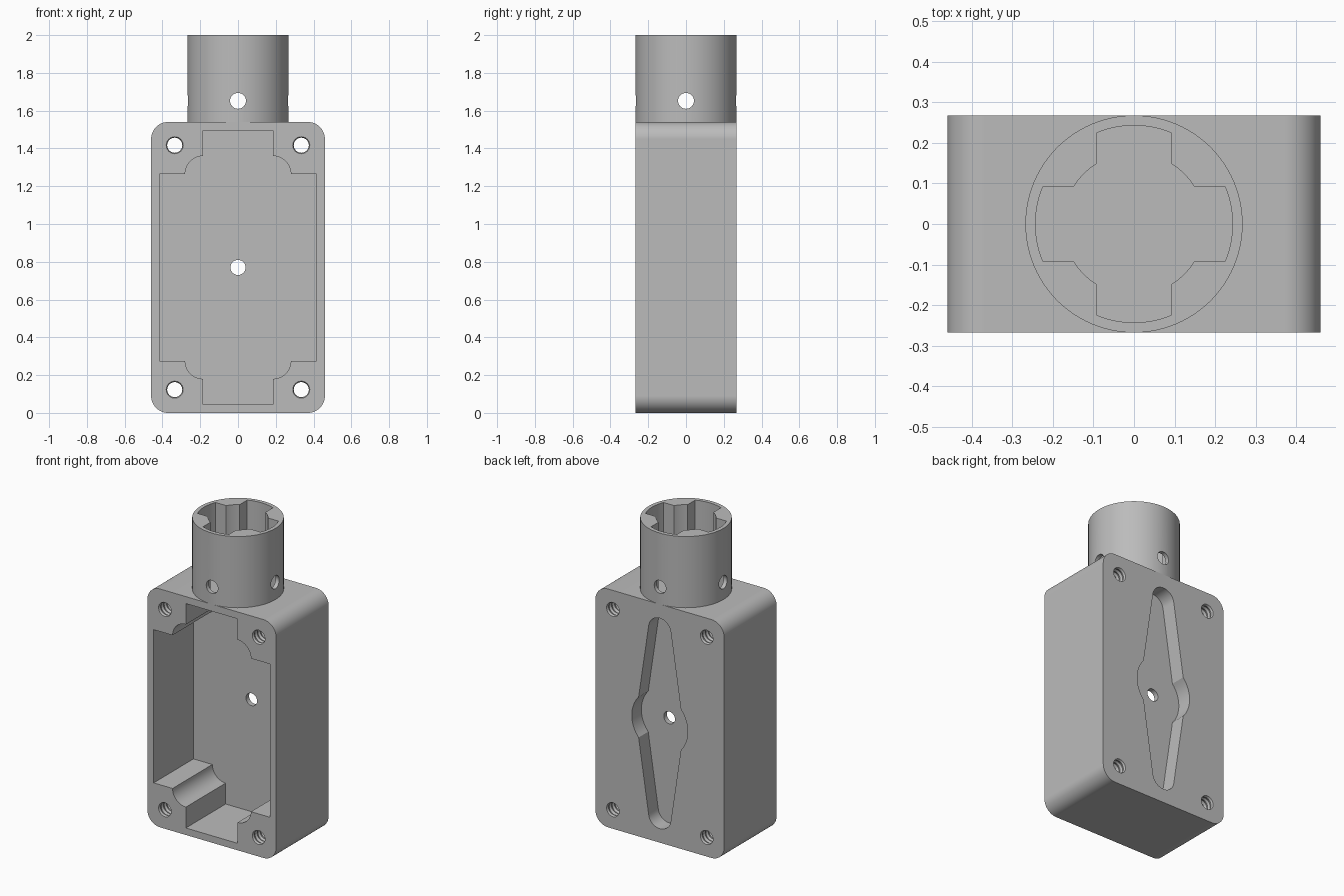
import bpy, bmesh
from math import sin, cos, pi, radians, atan2
from mathutils import Vector

if "Cube" in bpy.data.objects:
    bpy.data.objects.remove(bpy.data.objects["Cube"], do_unlink=True)

grey = bpy.data.materials.new("plain_grey")
grey.use_nodes = True
colour = (0.5, 0.5, 0.5, 1)
grey.diffuse_color = colour
grey.node_tree.nodes["Principled BSDF"].inputs["Base Color"].default_value = colour

AXES = {"x": lambda u, v, w: (w, u, v),
        "y": lambda u, v, w: (u, w, v),
        "z": lambda u, v, w: (u, v, w)}


def arc(cu, cv, r, a0, a1, n):
    """Points on an arc, angles in degrees."""
    angles = [radians(a0 + (a1 - a0) * i / n) for i in range(n + 1)]
    return [(cu + r * cos(a), cv + r * sin(a)) for a in angles]


def four_way(quarter, cv=0.0):
    """Mirror a first-quadrant outline (running from +u to +v) into a closed loop."""
    loop = list(quarter)
    loop += [(-u, v) for u, v in reversed(quarter)]
    loop += [(-u, -v) for u, v in quarter]
    loop += [(u, -v) for u, v in reversed(quarter)]
    clean = []
    for u, v in loop:
        p = Vector((u, v + cv))
        if not clean or (p - clean[-1]).length > 1e-4:
            clean.append(p)
    if (clean[0] - clean[-1]).length < 1e-4:
        clean.pop()
    return clean


def stack(name, rings, axis):
    """Solid through a list of (outline, position) cross-sections."""
    bm = bmesh.new()
    loops = [[bm.verts.new(AXES[axis](u, v, w)) for u, v in pts] for pts, w in rings]
    n = len(loops[0])
    for a, b in zip(loops, loops[1:]):
        for i in range(n):
            j = (i + 1) % n
            bm.faces.new((a[i], a[j], b[j], b[i]))
    bm.faces.new(loops[0])
    bm.faces.new(loops[-1])
    bmesh.ops.recalc_face_normals(bm, faces=bm.faces)
    mesh = bpy.data.meshes.new(name)
    bm.to_mesh(mesh)
    bm.free()
    mesh.materials.append(grey)
    ob = bpy.data.objects.new(name, mesh)
    bpy.context.collection.objects.link(ob)
    return ob


def prism(name, pts, axis, a, b):
    return stack(name, [(pts, a), (pts, b)], axis)


def circle(cu, cv, r, n=32):
    return arc(cu, cv, r, 0, 360, n)[:-1]


def cut(ob, cutters):
    """Subtract every cutter, then smooth the curved faces."""
    bpy.context.view_layer.objects.active = ob
    for c in cutters:
        mod = ob.modifiers.new("cut", "BOOLEAN")
        mod.operation, mod.solver, mod.object = "DIFFERENCE", "EXACT", c
        bpy.ops.object.modifier_apply(modifier=mod.name)
        bpy.data.objects.remove(c, do_unlink=True)
    bpy.ops.object.select_all(action="DESELECT")
    ob.select_set(True)
    bpy.ops.object.shade_smooth_by_angle(angle=radians(25))
    ob.modifiers.new("flat_faces", "WEIGHTED_NORMAL").keep_sharp = True


# Housing: upright block with rounded vertical-profile corners
MID, HALF_W, HALF_H, HALF_D, ROUND = 0.77, 0.46, 0.77, 0.268, 0.09
housing = prism("housing", four_way(
    arc(HALF_W - ROUND, HALF_H - ROUND, ROUND, 0, 90, 12), MID), "y", -HALF_D, HALF_D)

# Front cavity: wide middle, narrow ends, scooped screw bosses
cavity = prism("cavity_cutter", four_way(
    [(0.415, 0.495)] + arc(0.185, 0.495, 0.095, 0, 90, 10) + [(0.185, 0.725)], MID),
    "y", -0.4, 0.138)

# Back pocket: tapered arms with round tips and a round hub
hub, tip = 0.2, 0.08
pocket = prism("pocket_cutter", four_way(
    arc(0, 0, hub, 0, 41, 8) + arc(0, 0.6, tip, 6, 90, 10), MID), "y", 0.17, 0.4)

centre_hole = prism("centre_hole_cutter", circle(0, MID, 0.04), "y", -0.4, 0.4)
cutters = [cavity, pocket, centre_hole]

# Threaded corner screw holes
for x in (-0.335, 0.335):
    for z in (MID - 0.647, MID + 0.647):
        rings = [(circle(x, z, 0.046 if i % 2 else 0.04, 24), -0.285 + 0.015 * i)
                 for i in range(39)]
        cutters.append(stack("screw_hole_cutter", rings, "y"))
cut(housing, cutters)

# Socket tube on top with a cross-shaped bore
socket = prism("socket_tube", circle(0, 0, HALF_D, 96), "z", 1.53, 2.0)
core, slot, reach = 0.175, 0.092, 0.243
a_slot = math_slot = atan2(slot, (reach ** 2 - slot ** 2) ** 0.5) * 180 / pi
a_core = atan2(slot, (core ** 2 - slot ** 2) ** 0.5) * 180 / pi
bore = prism("bore_cutter", four_way(
    arc(0, 0, reach, 0, a_slot, 8) + arc(0, 0, core, a_core, 90 - a_core, 8)
    + arc(0, 0, reach, 90 - a_slot, 90, 8)), "z", 1.4, 2.1)

# Cross-drilled pin holes through the tube
pins = [prism("pin_hole_cutter", circle(0, 1.652, 0.042), axis, -0.4, 0.4) for axis in "xy"]
cut(socket, [bore] + pins)
